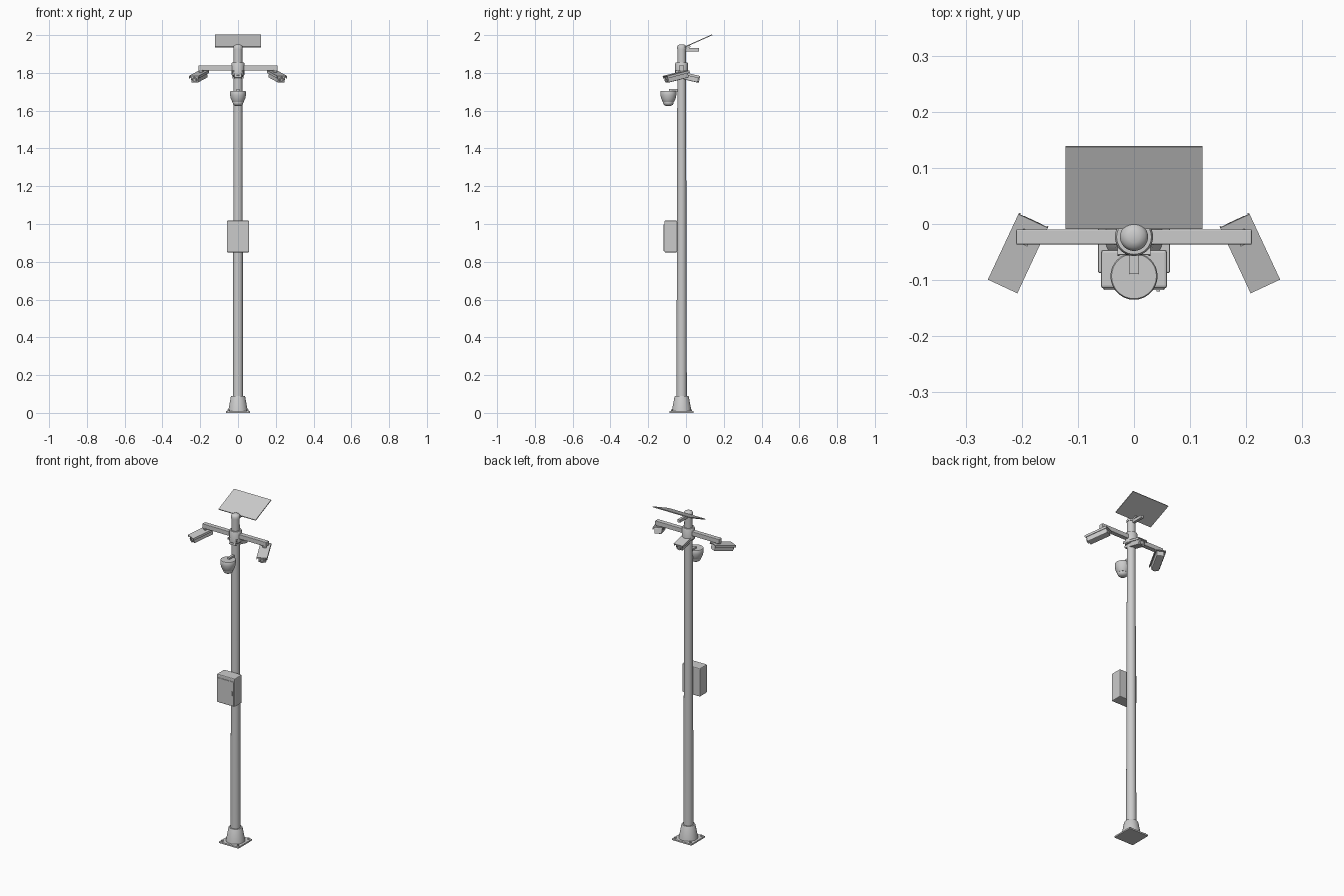
import bpy, bmesh, math
from mathutils import Matrix, Vector

if "Cube" in bpy.data.objects:
    bpy.data.objects.remove(bpy.data.objects["Cube"])

PY = -0.023  # pole axis position in y

def material(name, c):
    m = bpy.data.materials.new(name)
    m.diffuse_color = (*c, 1)
    m.use_nodes = True
    m.node_tree.nodes["Principled BSDF"].inputs["Base Color"].default_value = m.diffuse_color
    return m

GREY = material("light grey", (0.6, 0.6, 0.6))

def finish(bm, name, smooth=False, bevel=0, mtx=None):
    bmesh.ops.recalc_face_normals(bm, faces=bm.faces)
    me = bpy.data.meshes.new(name)
    bm.to_mesh(me)
    bm.free()
    me.materials.append(GREY)
    ob = bpy.data.objects.new(name, me)
    bpy.context.collection.objects.link(ob)
    if mtx is not None:
        ob.matrix_world = mtx
    if bevel:
        b = ob.modifiers.new("bevel", 'BEVEL')
        b.width, b.segments = bevel, 2
    if smooth:
        bpy.ops.object.select_all(action='DESELECT')
        ob.select_set(True)
        bpy.context.view_layer.objects.active = ob
        bpy.ops.object.shade_smooth_by_angle(angle=math.radians(35))
    return ob

def box(name, lo, hi, bevel=0, mtx=None):
    lo, hi = Vector(lo), Vector(hi)
    bm = bmesh.new()
    bmesh.ops.create_cube(bm, size=1)
    for v in bm.verts:
        v.co = (lo + hi) / 2 + Vector(a * b for a, b in zip(v.co, hi - lo))
    return finish(bm, name, bevel=bevel, mtx=mtx)

def lathe(name, profile, x=0, y=PY, n=32, mtx=None):
    """Closed solid of revolution from (radius, z) points."""
    bm = bmesh.new()
    rings = [[bm.verts.new((x + r * math.cos(2 * math.pi * i / n),
                            y + r * math.sin(2 * math.pi * i / n), z))
              for i in range(n)] for r, z in profile]
    for a, b in zip(rings, rings[1:]):
        for i in range(n):
            j = (i + 1) % n
            bm.faces.new((a[i], a[j], b[j], b[i]))
    bm.faces.new(rings[0])
    bm.faces.new(rings[-1])
    return finish(bm, name, smooth=True, mtx=mtx)

# Base plate, bolts and flared foot
box("base_plate", (-0.064, PY - 0.064, 0), (0.064, PY + 0.064, 0.01), 0.002)
for sx in (-1, 1):
    for sy in (-1, 1):
        lathe("base_bolt", [(0.006, 0.009), (0.006, 0.017)],
              sx * 0.05, PY + sy * 0.05, 6)
lathe("base_foot", [(0.052, 0.009), (0.05, 0.02), (0.038, 0.085), (0.035, 0.09), (0.026, 0.09)])

# Pole, cap and collar
lathe("pole", [(0.0275, 0.01), (0.0225, 1.93)])
lathe("pole_cap", [(0.025, 1.926), (0.025, 1.938), (0.02, 1.946), (0.01, 1.951)])
lathe("arm_collar", [(0.031, 1.786), (0.034, 1.79), (0.034, 1.85), (0.031, 1.855)])

# Cross arm
box("cross_arm", (-0.21, PY - 0.0135, 1.813), (0.21, PY + 0.0135, 1.839), 0.002)

# Three bullet cameras: two on the arm ends, one facing backwards at the pole
for tag, x, turn in (("left", -0.193, -25), ("right", 0.193, 25), ("back", 0, 180)):
    m = (Matrix.Translation((x, PY, 1.806)) @ Matrix.Rotation(math.radians(turn), 4, 'Z')
         @ Matrix.Rotation(math.radians(13), 4, 'X'))
    box(tag + "_camera_shield", (-0.0275, -0.1, -0.005), (0.0275, 0.032, 0), 0, m)
    for s in (-1, 1):
        box(tag + "_camera_shield_side", (s * 0.0275 - 0.0015, -0.1, -0.013),
            (s * 0.0275 + 0.0015, 0.032, 0), 0, m)
    box(tag + "_camera_body", (-0.021, -0.095, -0.037), (0.021, 0.026, -0.004), 0.004, m)
    box(tag + "_camera_mount", (-0.01, -0.012, -0.004), (0.01, 0.012, 0.012), 0, m)
    lens = m @ Matrix.Translation((0, -0.094, -0.021)) @ Matrix.Rotation(math.pi / 2, 4, 'X')
    lathe(tag + "_camera_lens", [(0.014, 0), (0.014, 0.007), (0.011, 0.007), (0.009, 0.004)],
          0, 0, 20, lens)

# Dome camera on a short bracket
DY = -0.093
box("dome_bracket", (-0.008, DY + 0.004, 1.698), (0.008, PY, 1.714), 0.001)
lathe("dome_housing", [(0.04, 1.704), (0.042, 1.701), (0.042, 1.682), (0.038, 1.664),
                       (0.031, 1.648), (0.029, 1.645)], 0, DY)
lathe("dome_glass", [(0.028, 1.647), (0.028, 1.64), (0.025, 1.633), (0.018, 1.627),
                     (0.008, 1.624)], 0, DY)

# Equipment cabinet with door and latch
box("cabinet", (-0.059, -0.115, 0.85), (0.059, -0.046, 1.018), 0.005)
box("cabinet_door", (-0.054, -0.118, 0.856), (0.054, -0.113, 0.998), 0.0015)
box("cabinet_latch", (0.04, -0.12, 0.915), (0.046, -0.116, 0.94))

# Solar panel and its support
box("panel_support", (-0.008, PY, 1.914), (0.008, 0.068, 1.931), 0.001)
tilt = Matrix.Translation((0, -0.008, 1.936)) @ Matrix.Rotation(math.radians(24), 4, 'X')
box("solar_panel", (-0.122, 0, -0.002), (0.122, 0.16, 0.003), 0, tilt)
box("panel_bracket", (-0.008, 0.002, -0.012), (0.008, 0.03, -0.001), 0, tilt)
